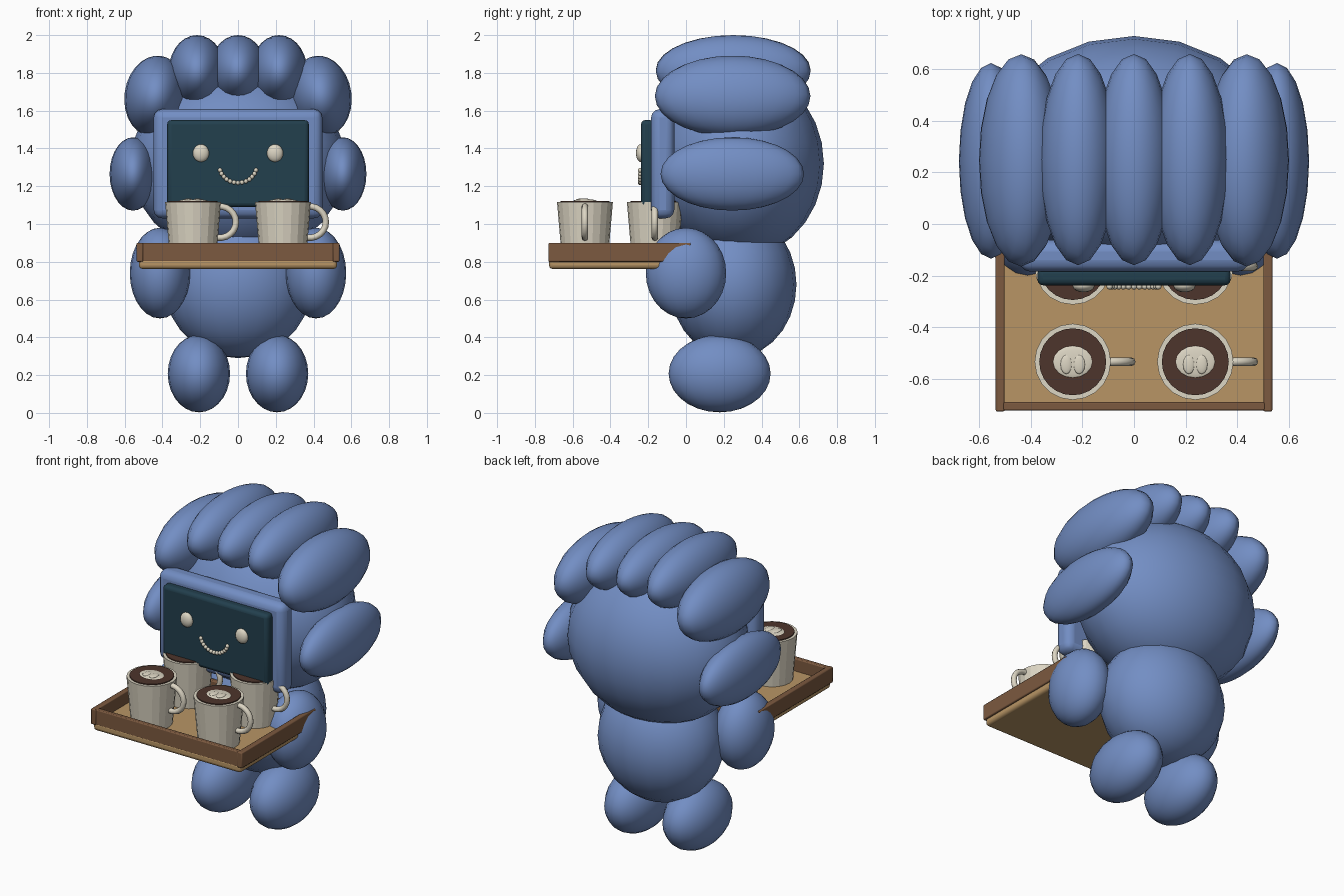
import bpy, math
from math import radians, sin, cos

if "Cube" in bpy.data.objects:
    bpy.data.objects.remove(bpy.data.objects["Cube"])


def material(name, rgb):
    m = bpy.data.materials.new(name)
    m.diffuse_color = (*rgb, 1)
    m.use_nodes = True
    m.node_tree.nodes["Principled BSDF"].inputs["Base Color"].default_value = m.diffuse_color
    return m


BLUE = material("plush_blue", (0.17, 0.27, 0.55))
SCREEN = material("dark_screen", (0.016, 0.05, 0.075))
CREAM = material("cream", (0.72, 0.67, 0.55))
TAN = material("light_wood", (0.48, 0.30, 0.13))
WOOD = material("dark_wood", (0.20, 0.10, 0.05))
COFFEE = material("coffee", (0.075, 0.035, 0.025))


def finish(name, mat, smooth=True, angle=40):
    o = bpy.context.object
    o.name = name
    o.data.materials.append(mat)
    if smooth:
        bpy.ops.object.shade_smooth_by_angle(angle=radians(angle))
    return o


def ellipsoid(name, loc, radii, mat=BLUE, tilt=0, seg=20, rings=14):
    bpy.ops.mesh.primitive_uv_sphere_add(segments=seg, ring_count=rings, radius=1,
                                         location=loc, rotation=(0, tilt, 0))
    bpy.context.object.scale = radii
    return finish(name, mat, angle=60)


def box(name, lo, hi, mat, bevel=0.0, segs=3):
    loc = [(a + b) / 2 for a, b in zip(lo, hi)]
    bpy.ops.mesh.primitive_cube_add(size=1, location=loc)
    o = bpy.context.object
    o.scale = [b - a for a, b in zip(lo, hi)]
    bpy.ops.object.transform_apply(location=False, rotation=False, scale=True)
    if bevel:
        b = o.modifiers.new("bevel", 'BEVEL')
        b.width, b.segments = bevel, segs
    return finish(name, mat)


def cone(name, loc, r1, r2, z0, z1, mat, sides=20, smooth=False):
    bpy.ops.mesh.primitive_cone_add(vertices=sides, radius1=r1, radius2=r2, depth=z1 - z0,
                                    location=(loc[0], loc[1], (z0 + z1) / 2))
    return finish(name, mat, smooth)


# Head and body
ellipsoid("head", (0, 0.28, 1.32), (0.57, 0.45, 0.5))
ellipsoid("body", (0, 0.25, 0.68), (0.39, 0.335, 0.39))

# Hair tufts, ears, arms and legs
ellipsoid("hair_tuft_centre", (0, 0.25, 1.815), (0.15, 0.41, 0.185))
for side, s in (("left", -1), ("right", 1)):
    ellipsoid(f"hair_tuft_inner_{side}", (s * 0.217, 0.25, 1.81), (0.15, 0.41, 0.19))
    ellipsoid(f"hair_tuft_outer_{side}", (s * 0.438, 0.247, 1.677), (0.163, 0.412, 0.215),
              tilt=-s * radians(8))
    ellipsoid(f"ear_tuft_{side}", (s * 0.555, 0.245, 1.265), (0.125, 0.38, 0.194))
    ellipsoid(f"arm_{side}", (s * 0.413, 0.0, 0.74), (0.16, 0.213, 0.24))
    ellipsoid(f"leg_{side}", (s * 0.207, 0.178, 0.208), (0.165, 0.27, 0.205))

# Face: frame, screen, eyes, beaded smile
box("face_frame", (-0.447, -0.185, 1.03), (0.447, -0.062, 1.608), BLUE, 0.045)
box("face_screen", (-0.375, -0.238, 1.09), (0.375, -0.17, 1.55), SCREEN, 0.022)
for side, s in (("left", -1), ("right", 1)):
    ellipsoid(f"eye_{side}", (s * 0.196, -0.24, 1.375), (0.043, 0.025, 0.047), CREAM,
              seg=16, rings=10)
for i in range(13):
    a = radians(-165 + 150 * i / 12)
    ellipsoid("smile_bead", (0.098 * cos(a), -0.243, 1.308 + 0.09 * sin(a)),
              (0.012, 0.012, 0.012), CREAM, seg=10, rings=6)

# Tray
box("tray_base", (-0.525, -0.725, 0.762), (0.525, 0.02, 0.82), TAN, 0.02)
for side, s in (("left", -1), ("right", 1)):
    x0, x1 = sorted((s * 0.502, s * 0.537))
    box(f"tray_rim_{side}", (x0, -0.728, 0.80), (x1, 0.025, 0.90), WOOD, 0.006, 2)
box("tray_rim_front", (-0.51, -0.724, 0.80), (0.51, -0.692, 0.90), WOOD, 0.006, 2)
box("tray_rim_back", (-0.51, -0.01, 0.80), (0.51, 0.022, 0.90), WOOD, 0.006, 2)


def handle(x, y):
    c = bpy.data.curves.new("mug_handle", 'CURVE')
    c.dimensions = '3D'
    c.bevel_depth, c.bevel_resolution = 0.017, 2
    sp = c.splines.new('POLY')
    n = 13
    sp.points.add(n - 1)
    for i, p in enumerate(sp.points):
        a = radians(-100 + 200 * i / (n - 1))
        p.co = (x + 0.142 + 0.085 * cos(a), y, 1.01 + 0.083 * sin(a), 1)
    o = bpy.data.objects.new("mug_handle", c)
    bpy.context.collection.objects.link(o)
    c.materials.append(CREAM)


# Four mugs with coffee and foam art
for x in (-0.238, 0.238):
    for y in (-0.535, -0.165):
        cone("mug", (x, y), 0.122, 0.148, 0.815, 1.117, CREAM)
        cone("coffee", (x, y), 0.13, 0.13, 1.10, 1.123, COFFEE, 24)
        ellipsoid("foam", (x, y, 1.122), (0.078, 0.063, 0.009), CREAM, seg=16, rings=8)
        for d in (-0.025, 0.025):
            ellipsoid("foam_leaf", (x + d, y - 0.01, 1.128), (0.023, 0.038, 0.008), CREAM,
                      seg=12, rings=6)
        handle(x, y)
